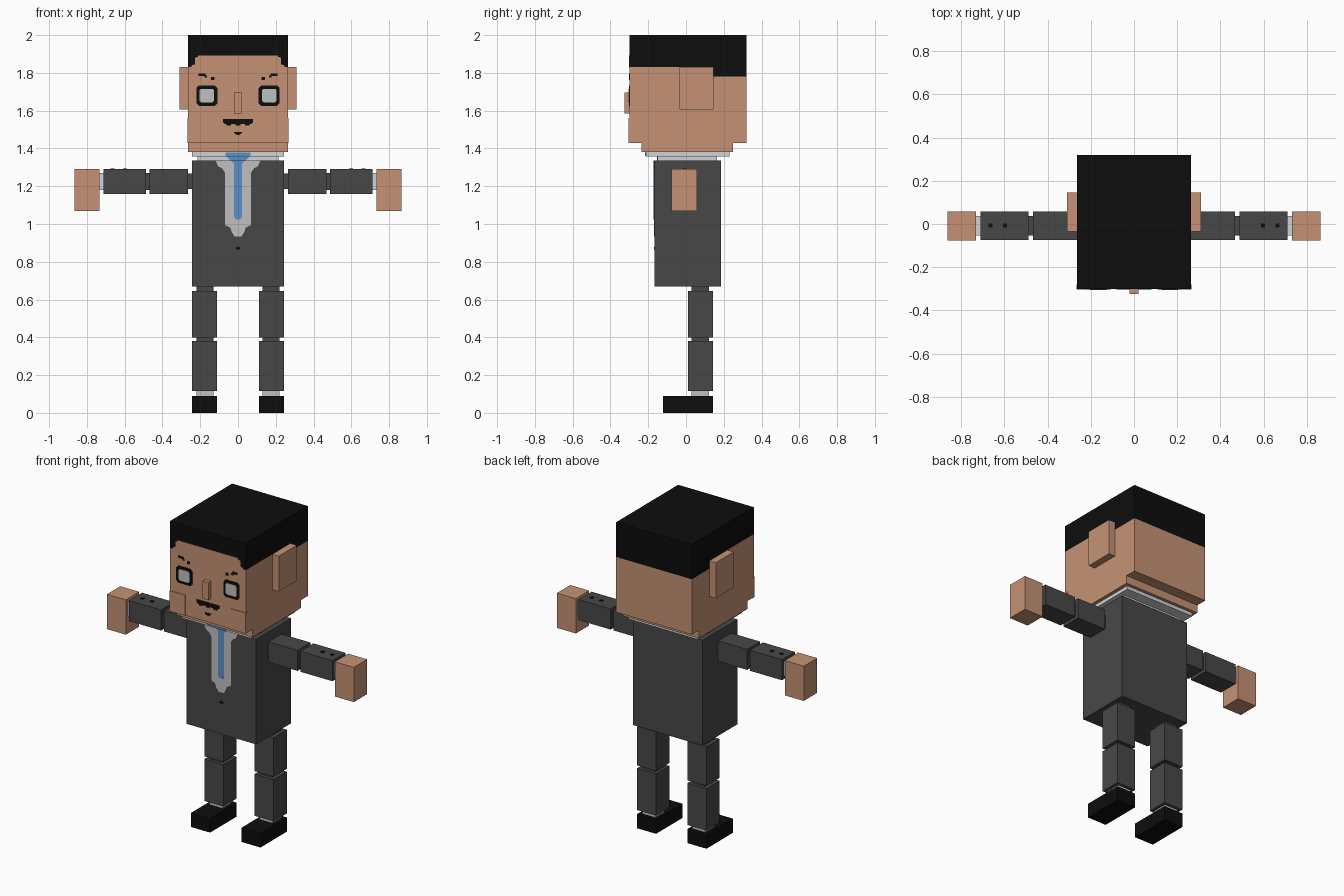
import bpy
import bmesh
from mathutils import Matrix, Vector

if "Cube" in bpy.data.objects:
    bpy.data.objects.remove(bpy.data.objects["Cube"], do_unlink=True)


def material(name, r, g, b):
    m = bpy.data.materials.new(name)
    m.use_nodes = True
    m.diffuse_color = (r, g, b, 1)
    bsdf = m.node_tree.nodes["Principled BSDF"]
    bsdf.inputs["Base Color"].default_value = (r, g, b, 1)
    bsdf.inputs["Roughness"].default_value = 0.9
    return m


SKIN = material("skin", 0.56, 0.29, 0.175)
SUIT = material("charcoal_suit", 0.064, 0.064, 0.064)
BLACK = material("black", 0.004, 0.004, 0.004)
SHIRT = material("shirt_grey", 0.53, 0.53, 0.53)
COLLAR = material("pale_collar", 0.62, 0.65, 0.69)
TIE = material("blue_tie", 0.10, 0.28, 0.58)


def finish(name, bm, mat):
    bmesh.ops.recalc_face_normals(bm, faces=bm.faces)
    me = bpy.data.meshes.new(name)
    bm.to_mesh(me)
    bm.free()
    me.materials.append(mat)
    ob = bpy.data.objects.new(name, me)
    bpy.context.collection.objects.link(ob)
    return ob


def box(name, x, y, z, mat):
    """Block between the (min, max) pairs given for each axis."""
    lo, hi = Vector((x[0], y[0], z[0])), Vector((x[1], y[1], z[1]))
    size = hi - lo
    bm = bmesh.new()
    bmesh.ops.create_cube(bm, size=1, matrix=Matrix.Translation((lo + hi) / 2)
                          @ Matrix.Diagonal((abs(size.x), size.y, size.z, 1)))
    return finish(name, bm, mat)


def plate(name, pts, y, mat, thick=0.003):
    """Thin flat shape of (x, z) points standing out from a front face at y."""
    bm = bmesh.new()
    face = bm.faces.new([bm.verts.new((px, y + 0.001, pz)) for px, pz in pts])
    new = bmesh.ops.extrude_face_region(bm, geom=[face])["geom"]
    verts = [v for v in new if isinstance(v, bmesh.types.BMVert)]
    bmesh.ops.translate(bm, vec=(0, -thick - 0.001, 0), verts=verts)
    return finish(name, bm, mat)


def mirrored(half):
    """Close a right-to-centre outline by reflecting it in x."""
    return half + [(-px, pz) for px, pz in reversed(half)]


def chamfered(cx, cz, w, h, c):
    """Rectangle with cut corners, half sizes w and h."""
    half = [(w - c, -h), (w, -h + c), (w, h - c), (w - c, h)]
    return [(cx + px, cz + pz) for px, pz in mirrored(half)]


def rect(x0, x1, z0, z1):
    return [(x0, z0), (x1, z0), (x1, z1), (x0, z1)]


# Head, hair and neck
HX = (-0.265, 0.265)
FACE = -0.30
box("head", HX, (FACE, 0.32), (1.43, 1.78), SKIN)
box("brow_band", HX, (FACE, 0.14), (1.78, 1.83), SKIN)
box("front_hair", HX, (FACE, 0.14), (1.83, 2.0), BLACK)
box("back_hair", HX, (0.14, 0.32), (1.78, 2.0), BLACK)
box("chin", HX, (-0.235, 0.25), (1.38, 1.43), SKIN)
box("nose", (-0.02, 0.02), (-0.325, FACE), (1.585, 1.695), SKIN)
box("collar", (-0.243, 0.243), (-0.213, 0.23), (1.358, 1.38), COLLAR)
box("neck_band", (-0.215, 0.215), (-0.15, 0.165), (1.335, 1.358), COLLAR)
plate("forehead", mirrored([(0.245, 1.828), (0.245, 1.84), (0.228, 1.845),
                            (0.228, 1.88), (0.212, 1.885), (0.212, 1.893)]),
      FACE, SKIN, 0.002)

# Mouth and chin mark
plate("mouth", mirrored([(0.045, 1.53), (0.07, 1.53), (0.08, 1.54), (0.08, 1.555)]),
      FACE, BLACK)
for i, x in enumerate((-0.05, 0.0, 0.05)):
    plate(f"whisker_{i}", rect(x - 0.012, x + 0.012, 1.522, 1.531), FACE, BLACK)
plate("chin_mark", mirrored([(0.008, 1.472), (0.02, 1.482), (0.02, 1.488)]), FACE, BLACK)

# Torso with shirt front, tie and button
TORSO = -0.166
box("torso", (-0.243, 0.243), (TORSO, 0.184), (0.67, 1.335), SUIT)
plate("shirt_front", mirrored([(0.018, 0.935), (0.035, 0.96), (0.04, 0.98),
                               (0.068, 0.995), (0.068, 1.27), (0.085, 1.295),
                               (0.105, 1.305), (0.118, 1.335)]), TORSO, SHIRT)
plate("tie", mirrored([(0.012, 1.025), (0.021, 1.04), (0.021, 1.315),
                       (0.032, 1.335)]), TORSO, TIE, 0.005)
plate("tie_knot_lower", mirrored([(0.04, 1.336), (0.062, 1.357)]), -0.15, TIE)
plate("tie_knot_upper", rect(-0.065, 0.065, 1.359, 1.379), -0.213, TIE)
plate("jacket_button", rect(-0.011, 0.011, 0.865, 0.877), TORSO, BLACK)

# Paired parts: ears, jaws, eyes, brows, arms and legs
AY, JY = (-0.073, 0.057), (-0.053, 0.037)
LY, KY = (0.01, 0.142), (0.03, 0.122)
pair_boxes = [
    ("ear", (0.265, 0.31), (-0.035, 0.145), (1.605, 1.83), SKIN),
    ("jaw", (0.158, 0.267), (-0.304, -0.28), (1.43, 1.56), SKIN),
    ("shoulder_joint", (0.24, 0.265), JY, (1.185, 1.268), SUIT),
    ("upper_arm", (0.265, 0.468), AY, (1.16, 1.29), SUIT),
    ("elbow_joint", (0.468, 0.488), JY, (1.18, 1.27), SUIT),
    ("forearm", (0.488, 0.712), AY, (1.16, 1.29), SUIT),
    ("wrist", (0.712, 0.732), JY, (1.18, 1.27), COLLAR),
    ("hand", (0.732, 0.865), (-0.077, 0.057), (1.07, 1.29), SKIN),
    ("outer_cuff_button", (0.655, 0.675), (-0.017, 0.003), (1.289, 1.293), BLACK),
    ("inner_cuff_button", (0.588, 0.608), (-0.017, 0.003), (1.289, 1.293), BLACK),
    ("hip_joint", (0.13, 0.22), KY, (0.645, 0.67), SUIT),
    ("thigh", (0.11, 0.243), LY, (0.398, 0.645), SUIT),
    ("knee_joint", (0.13, 0.22), KY, (0.38, 0.398), SUIT),
    ("shin", (0.11, 0.243), LY, (0.115, 0.38), SUIT),
    ("ankle", (0.13, 0.22), KY, (0.09, 0.115), SHIRT),
    ("shoe", (0.11, 0.243), (-0.122, 0.142), (0.0, 0.09), BLACK),
]
for side, s in (("left", 1), ("right", -1)):
    for name, x, y, z, mat in pair_boxes:
        box(f"{side}_{name}", sorted((s * x[0], s * x[1])), y, z, mat)
    plate(f"{side}_eye_rim", chamfered(s * 0.165, 1.68, 0.056, 0.054, 0.014), FACE, BLACK)
    plate(f"{side}_eye", chamfered(s * 0.165, 1.68, 0.038, 0.036, 0.008),
          FACE, SHIRT, 0.005)
    plate(f"{side}_brow_outer", rect(s * 0.172, s * 0.208, 1.784, 1.797), FACE, BLACK)
    plate(f"{side}_brow_tip", rect(s * 0.163, s * 0.178, 1.775, 1.786), FACE, BLACK)
    plate(f"{side}_brow_inner", rect(s * 0.125, s * 0.144, 1.762, 1.778), FACE, BLACK)
